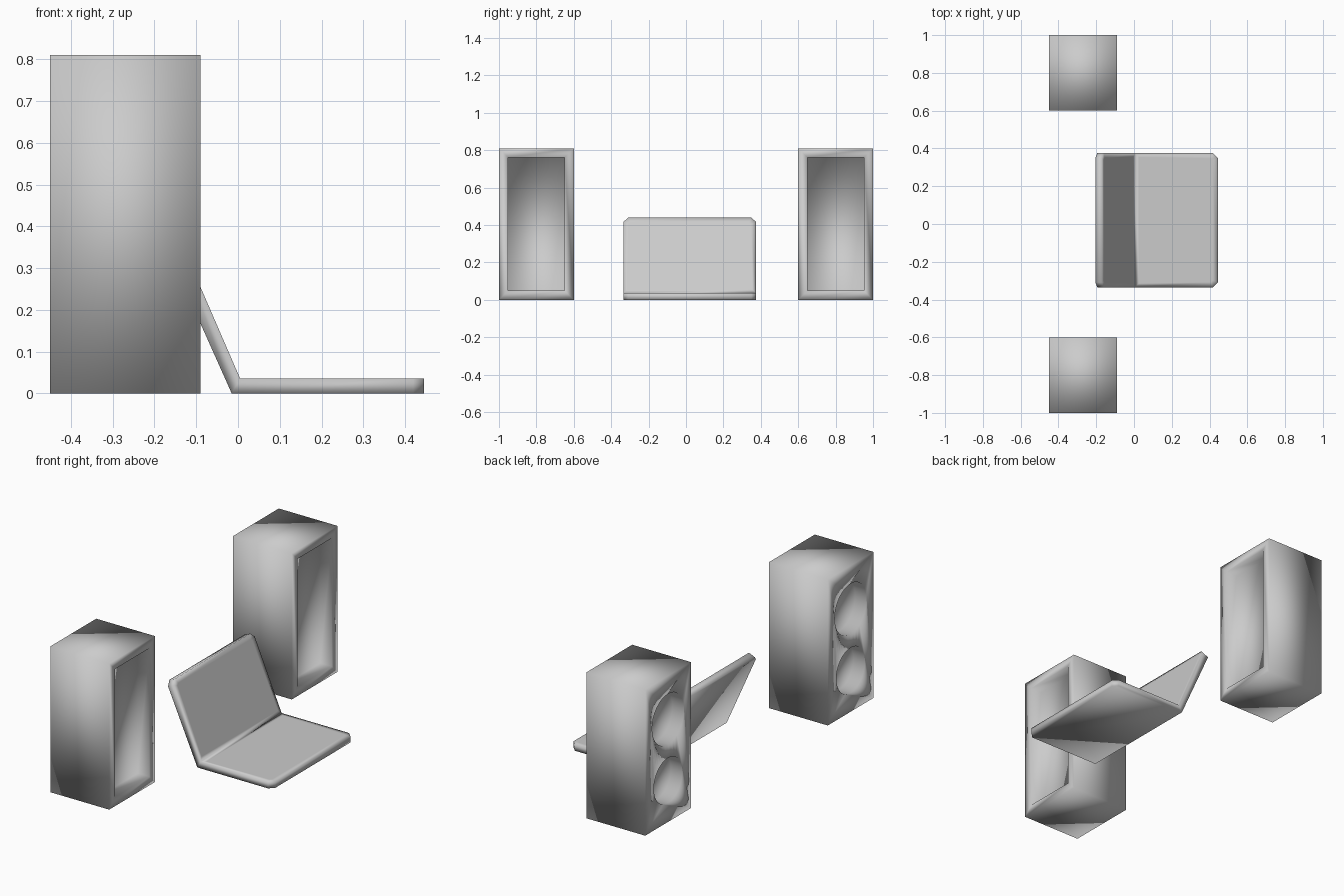
import bpy, bmesh
from mathutils import Matrix, Vector

if "Cube" in bpy.data.objects:
    bpy.data.objects.remove(bpy.data.objects["Cube"])

X0, X1, H = -0.45, -0.09, 0.81


def make_object(name, bm):
    bmesh.ops.recalc_face_normals(bm, faces=bm.faces)
    for f in bm.faces:
        f.smooth = True
    mesh = bpy.data.meshes.new(name)
    bm.to_mesh(mesh)
    bm.free()
    obj = bpy.data.objects.new(name, mesh)
    bpy.context.collection.objects.link(obj)
    return obj


def speaker(name, yc):
    # cabinet box
    bm = bmesh.new()
    size = Matrix.Diagonal((X1 - X0, 0.4, H, 1))
    place = Matrix.Translation(((X0 + X1) / 2, yc, H / 2))
    bmesh.ops.create_cube(bm, size=1, matrix=place @ size)

    # rectangular recess on the +x side
    bm.normal_update()
    panel = max(bm.faces, key=lambda f: f.calc_center_median().x)
    bmesh.ops.inset_region(bm, faces=[panel], thickness=0.07)
    ext = bmesh.ops.extrude_discrete_faces(bm, faces=[panel])["faces"]
    bmesh.ops.translate(bm, vec=(-0.07, 0, 0), verts=ext[0].verts)
    box = make_object(name, bm)

    # two round driver recesses on the -x side
    bm = bmesh.new()
    for z, r in ((0.57, 0.14), (0.23, 0.125)):
        m = Matrix.Translation((X0, yc, z)) @ Matrix.Rotation(1.5707963, 4, "Y")
        bmesh.ops.create_cone(bm, cap_ends=True, segments=32, radius1=r,
                              radius2=r, depth=0.14, matrix=m)
    cutter = make_object(name + "_cutter", bm)
    cutter.hide_render = True
    mod = box.modifiers.new("driver_recesses", "BOOLEAN")
    mod.object = cutter
    mod.operation = "DIFFERENCE"
    mod.solver = "EXACT"
    bpy.context.view_layer.objects.active = box
    bpy.ops.object.modifier_apply(modifier=mod.name)
    bpy.data.objects.remove(cutter)


for label, y in (("left_speaker", -0.8), ("right_speaker", 0.8)):
    speaker(label, y)

# open laptop: side profile swept across y
Y0, Y1 = -0.335, 0.375
profile = [(-0.015, 0), (0.445, 0), (0.445, 0.036),
           (0.005, 0.036), (-0.17, 0.44), (-0.205, 0.425)]
bm = bmesh.new()
rings = [[bm.verts.new((x, y, z)) for x, z in profile] for y in (Y0, Y1)]
n = len(profile)
# side faces split at the hinge so lid and base stay planar quads
for ring in rings:
    bm.faces.new([ring[i] for i in (0, 1, 2, 3)])
    bm.faces.new([ring[i] for i in (0, 3, 4, 5)])
for i in range(n):
    j = (i + 1) % n
    bm.faces.new((rings[0][i], rings[0][j], rings[1][j], rings[1][i]))
# clipped corners at the free ends of base and lid
corners = [bm.edges.get((r[a], r[b])) for r in rings for a, b in ((1, 2), (4, 5))]
bmesh.ops.bevel(bm, geom=corners, offset=0.026, segments=1, affect="EDGES")
# screen and keyboard borders
bmesh.ops.recalc_face_normals(bm, faces=bm.faces)
big = [f for f in bm.faces if f.calc_area() > 0.2
       and f.normal.dot(Vector((0.5, 0, 1))) > 0]
bmesh.ops.inset_individual(bm, faces=big, thickness=0.03)
make_object("laptop", bm)
